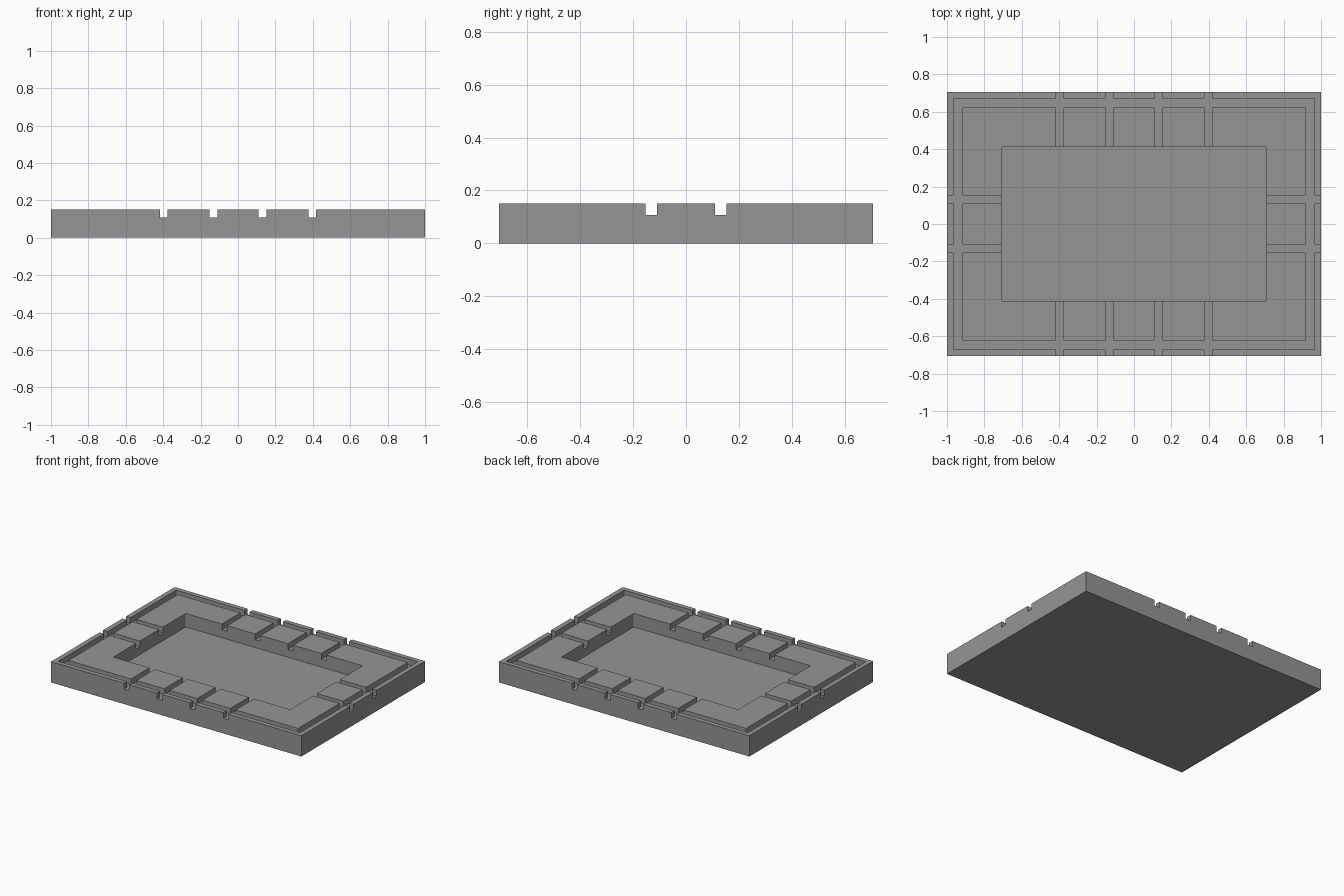
import bpy

if "Cube" in bpy.data.objects:
    bpy.data.objects.remove(bpy.data.objects["Cube"])

LENGTH, WIDTH, HEIGHT = 2.0, 1.41, 0.15
GROOVE_Z, POCKET_Z = 0.108, 0.052

grey = bpy.data.materials.new("mid_grey")
grey.diffuse_color = (0.30, 0.30, 0.30, 1)
grey.use_nodes = True
grey.node_tree.nodes["Principled BSDF"].inputs["Base Color"].default_value = grey.diffuse_color


def box(name, x0, x1, y0, y1, z0, z1):
    bpy.ops.mesh.primitive_cube_add(size=1)
    ob = bpy.context.object
    ob.name = name
    for v in ob.data.vertices:
        v.co = (x1 if v.co.x > 0 else x0,
                y1 if v.co.y > 0 else y0,
                z1 if v.co.z > 0 else z0)
    return ob


# Solid tray block
tray = box("tray", -LENGTH / 2, LENGTH / 2, -WIDTH / 2, WIDTH / 2, 0, HEIGHT)
tray.data.materials.append(grey)


def cut(x0, x1, y0, y1, floor, corner=0.0):
    """Cut a rectangular recess down to the given floor height."""
    cutter = box("cutter", x0, x1, y0, y1, floor, HEIGHT + 0.1)
    cutter.hide_render = True
    if corner:
        # Round only the upright corners
        bpy.context.view_layer.objects.active = cutter
        weights = cutter.data.attributes.new("bevel_weight_edge", 'FLOAT', 'EDGE')
        for e in cutter.data.edges:
            a, b = (cutter.data.vertices[i].co for i in e.vertices)
            weights.data[e.index].value = float(abs(a.z - b.z) > 0.01)
        bev = cutter.modifiers.new("corner", 'BEVEL')
        bev.limit_method, bev.width, bev.segments = 'WEIGHT', corner, 3
        bpy.ops.object.modifier_apply(modifier=bev.name)
    bpy.context.view_layer.objects.active = tray
    mod = tray.modifiers.new("recess", 'BOOLEAN')
    mod.operation, mod.solver, mod.object = 'DIFFERENCE', 'EXACT', cutter
    bpy.ops.object.modifier_apply(modifier=mod.name)
    bpy.data.objects.remove(cutter)


# Central pocket
cut(-0.707, 0.707, -0.413, 0.413, POCKET_Z, corner=0.007)

# Groove running around inside the rim
for s in (-1, 1):
    x0, x1 = sorted((s * 0.918, s * 0.965))
    cut(x0, x1, -0.671, 0.671, GROOVE_Z)
    y0, y1 = sorted((s * 0.624, s * 0.671))
    cut(-0.965, 0.965, y0, y1, GROOVE_Z)

# Channels crossing the rim: four along the length, two along the width
for c in (-0.397, -0.131, 0.131, 0.397):
    cut(c - 0.021, c + 0.021, -1, 1, GROOVE_Z)
for c in (-0.131, 0.131):
    cut(-1.2, 1.2, c - 0.021, c + 0.021, GROOVE_Z)
